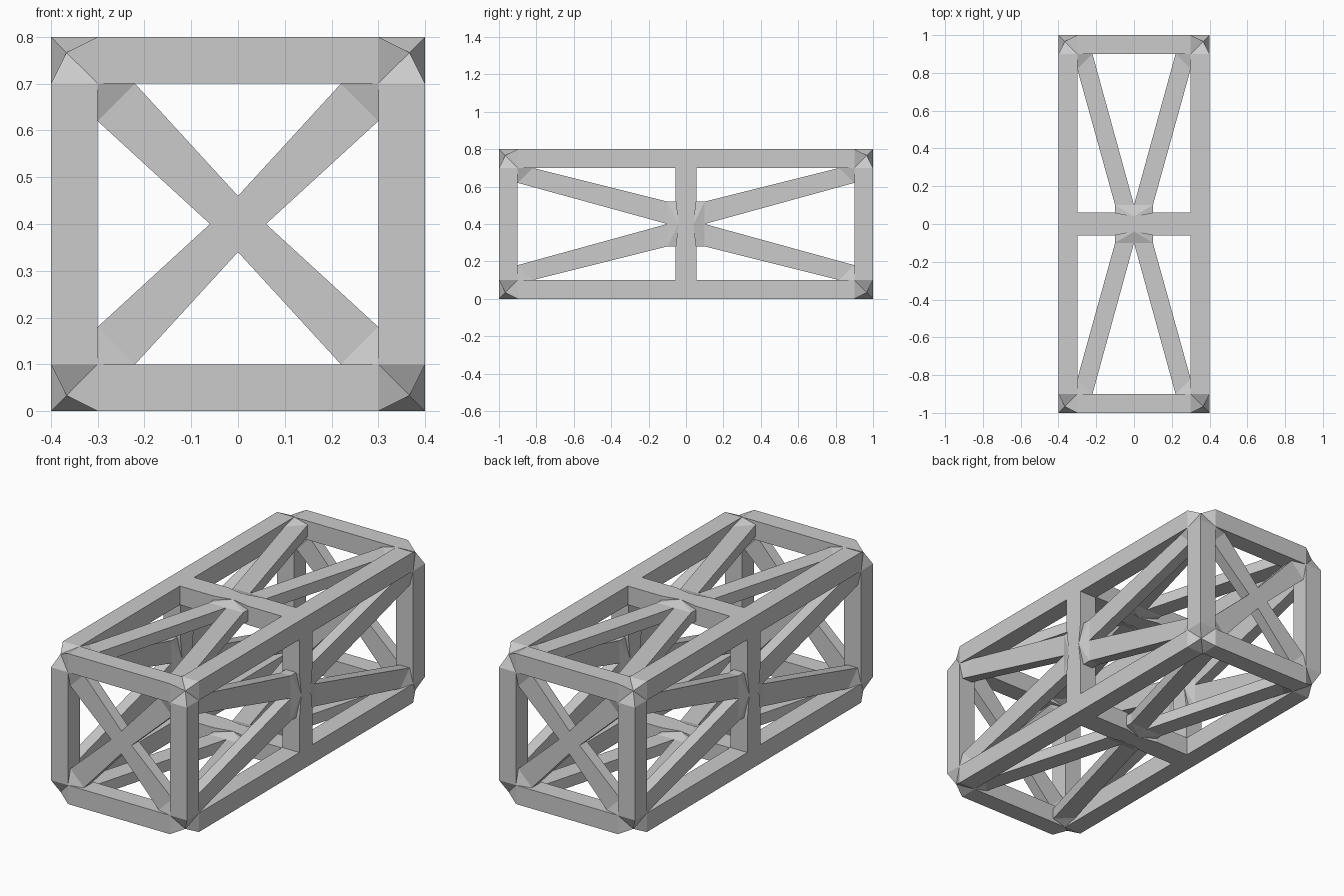
import bpy
import bmesh
from itertools import product
from mathutils import Vector

cube = bpy.data.objects.get("Cube")
if cube:
    bpy.data.objects.remove(cube, do_unlink=True)

steel = bpy.data.materials.new("plain grey steel")
steel.use_nodes = True
grey = (0.6, 0.6, 0.6, 1)
steel.diffuse_color = grey
steel.node_tree.nodes["Principled BSDF"].inputs["Base Color"].default_value = grey

# Frame half sizes, beam thickness and brace recess
HX, HY, HZ, T = 0.4, 1.0, 0.4, 0.1
OUTER = (0, T)
BRACE = (0.02, 0.08)
SIGNS = (-1, 1)
parts = {}


def mesh_for(name):
    return parts.setdefault(name, bmesh.new())


def solid(name, points):
    """Add a convex block through the given points to a part."""
    bm = mesh_for(name)
    verts = [bm.verts.new(p) for p in points]
    bmesh.ops.convex_hull(bm, input=verts)


def box(name, *spans):
    solid(name, list(product(*spans)))


def face_point(axis, side):
    """Map along, across and depth on one outer face into space."""
    if axis == "x":
        return lambda u, v, d: (side * (HX - d), u, v)
    if axis == "z":
        return lambda u, v, d: (v, u, side * (HZ - d))
    return lambda u, v, d: (u, side * (HY - d), v)


def layers(place, outline, depths):
    return [place(u, v, d) for u, v in outline for d in depths]


def brace(name, place, corner, far, root):
    """Tapered arm with a sloped gusset in the frame corner."""
    ends = layers(place, far, BRACE)
    solid(name, ends + layers(place, root, BRACE))
    solid(name, ends + layers(place, [corner], OUTER))


def span(s, h):
    return sorted((s * h, s * (h - T)))


# Outer frame beams
for a, b in product(SIGNS, SIGNS):
    box("long_beams", span(a, HX), (T - HY, HY - T), span(b, HZ))
    box("cross_beams", (T - HX, HX - T), span(a, HY), span(b, HZ))
    box("corner_posts", span(a, HX), span(b, HY), (T - HZ, HZ - T))

# Faceted corners, dished to a middle point
ring = [(1, 0, 0), (1, 0, 1), (0, 0, 1), (0, 1, 1), (0, 1, 0), (1, 1, 0)]
for signs in product(SIGNS, repeat=3):
    bm = mesh_for("frame_corners")

    def corner_vert(offset):
        return bm.verts.new([s * (h - T * o) for s, h, o in
                             zip(signs, (HX, HY, HZ), offset)])

    tip = corner_vert((1 / 3, 1 / 3, 1 / 3))
    rim = [corner_vert(o) for o in ring]
    outward = Vector(signs)
    for i, v in enumerate(rim):
        f = bm.faces.new((tip, v, rim[(i + 1) % len(rim)]))
        f.normal_update()
        if f.normal.dot(outward) < 0:
            f.normal_flip()

# Crossed braces on the two ends
for side in SIGNS:
    place = face_point("y", side)
    for a, b in product(SIGNS, SIGNS):
        brace("end_braces", place, (a * 0.3, b * 0.3),
              [(a * 0.3, b * 0.22), (a * 0.22, b * 0.3)],
              [(a * 0.06, 0), (0, b * 0.06)])
    centre = [(s * 0.06, 0) for s in SIGNS] + [(0, s * 0.06) for s in SIGNS]
    solid("end_braces", layers(place, centre, BRACE))

# Middle beams, hubs and braces on the four long faces
for axis, half, hub, label in (("x", 0.055, 0.12, "side"),
                               ("z", 0.06, 0.1, "deck")):
    for side in SIGNS:
        place = face_point(axis, side)
        for s in SIGNS:
            outline = [(t * half, s * v) for t in SIGNS for v in (0.3, hub)]
            outline += [(t * 0.04, 0) for t in SIGNS]
            solid(label + "_middle_beams", layers(place, outline, OUTER))
            block = [(s * u, t * hub) for u in (half, 0.1) for t in SIGNS]
            solid(label + "_hubs", layers(place, block, BRACE)
                  + layers(place, [(s * 0.04, 0)], OUTER))
        for a, b in product(SIGNS, SIGNS):
            brace(label + "_braces", place, (a * 0.9, b * 0.3),
                  [(a * 0.82, b * 0.3), (a * 0.9, b * 0.22)],
                  [(a * 0.1, b * hub), (a * 0.1, 0)])

# Turn the collected parts into objects
for name, bm in parts.items():
    if name != "frame_corners":
        bmesh.ops.dissolve_limit(bm, angle_limit=0.01, verts=bm.verts,
                                 edges=bm.edges)
        bmesh.ops.recalc_face_normals(bm, faces=bm.faces)
    bmesh.ops.translate(bm, vec=(0, 0, HZ), verts=bm.verts)
    mesh = bpy.data.meshes.new(name)
    bm.to_mesh(mesh)
    bm.free()
    mesh.materials.append(steel)
    bpy.context.collection.objects.link(bpy.data.objects.new(name, mesh))
